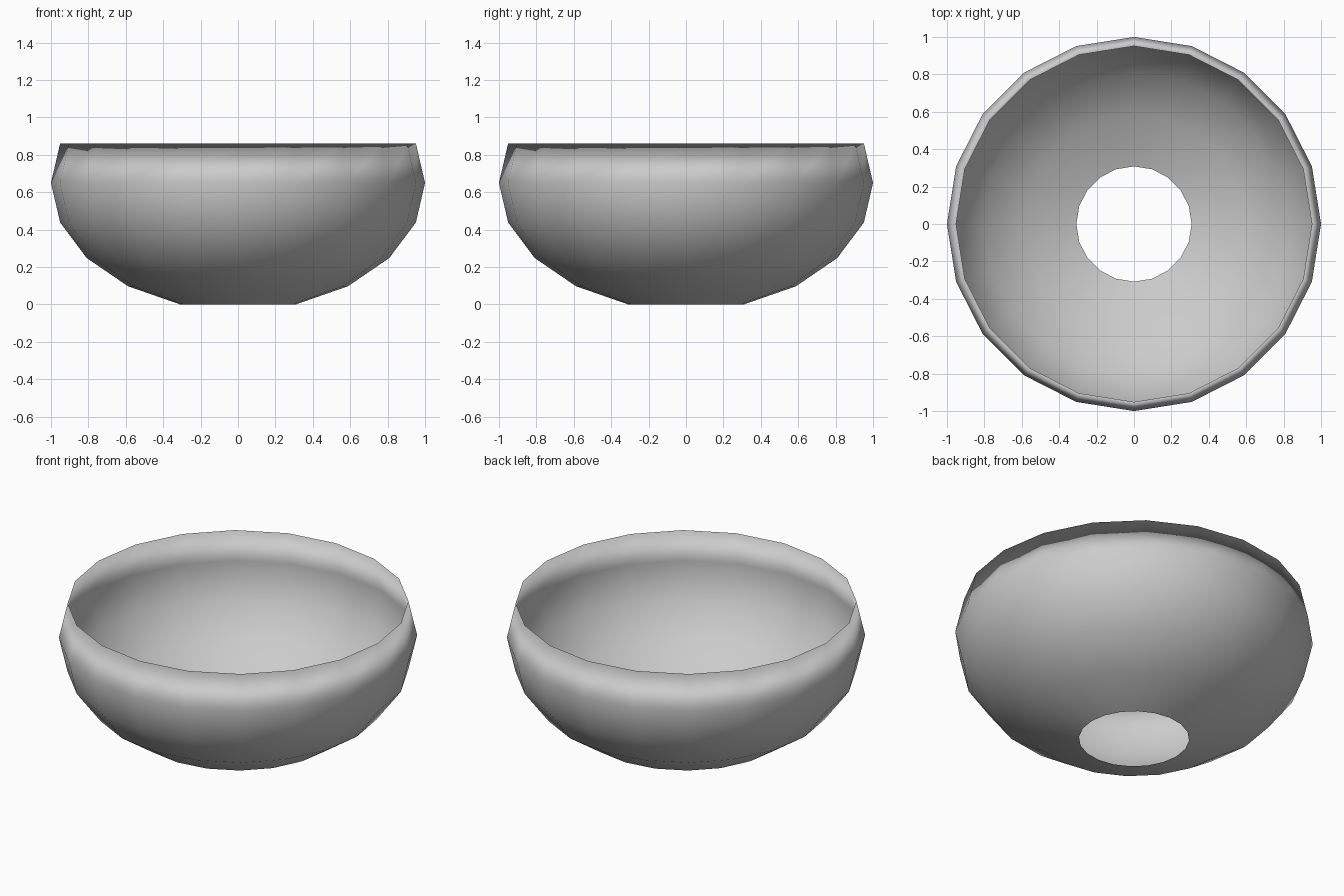
import bpy, bmesh
from math import sin, cos, pi

if "Cube" in bpy.data.objects:
    bpy.data.objects.remove(bpy.data.objects["Cube"])

SEG = 20        # sides around
SQUASH = 0.683  # vertical flattening of the sphere
STEP = pi / 10  # ring spacing

bm = bmesh.new()


def ring(k, inset=0.0):
    """Ring k steps up from the bottom pole of the flattened sphere."""
    r = sin(k * STEP) - inset
    z = SQUASH * (cos(STEP) - cos(k * STEP))
    return [bm.verts.new((r * cos(2 * pi * i / SEG), r * sin(2 * pi * i / SEG), z))
            for i in range(SEG)]


def skin(rings, inward):
    for a, b in zip(rings, rings[1:]):
        for i in range(SEG):
            j = (i + 1) % SEG
            quad = [a[i], a[j], b[j], b[i]]
            f = bm.faces.new(quad[::-1] if inward else quad)
            f.smooth = True


# Outer wall and paper-thin lining, open at the base, joined along the rim
rim = ring(6)
skin([ring(k) for k in range(1, 6)] + [rim], False)
skin([ring(k, 0.001) for k in range(1, 6)] + [rim], True)

mesh = bpy.data.meshes.new("bowl")
bm.to_mesh(mesh)
bm.free()
bowl = bpy.data.objects.new("bowl", mesh)
bpy.context.collection.objects.link(bowl)
